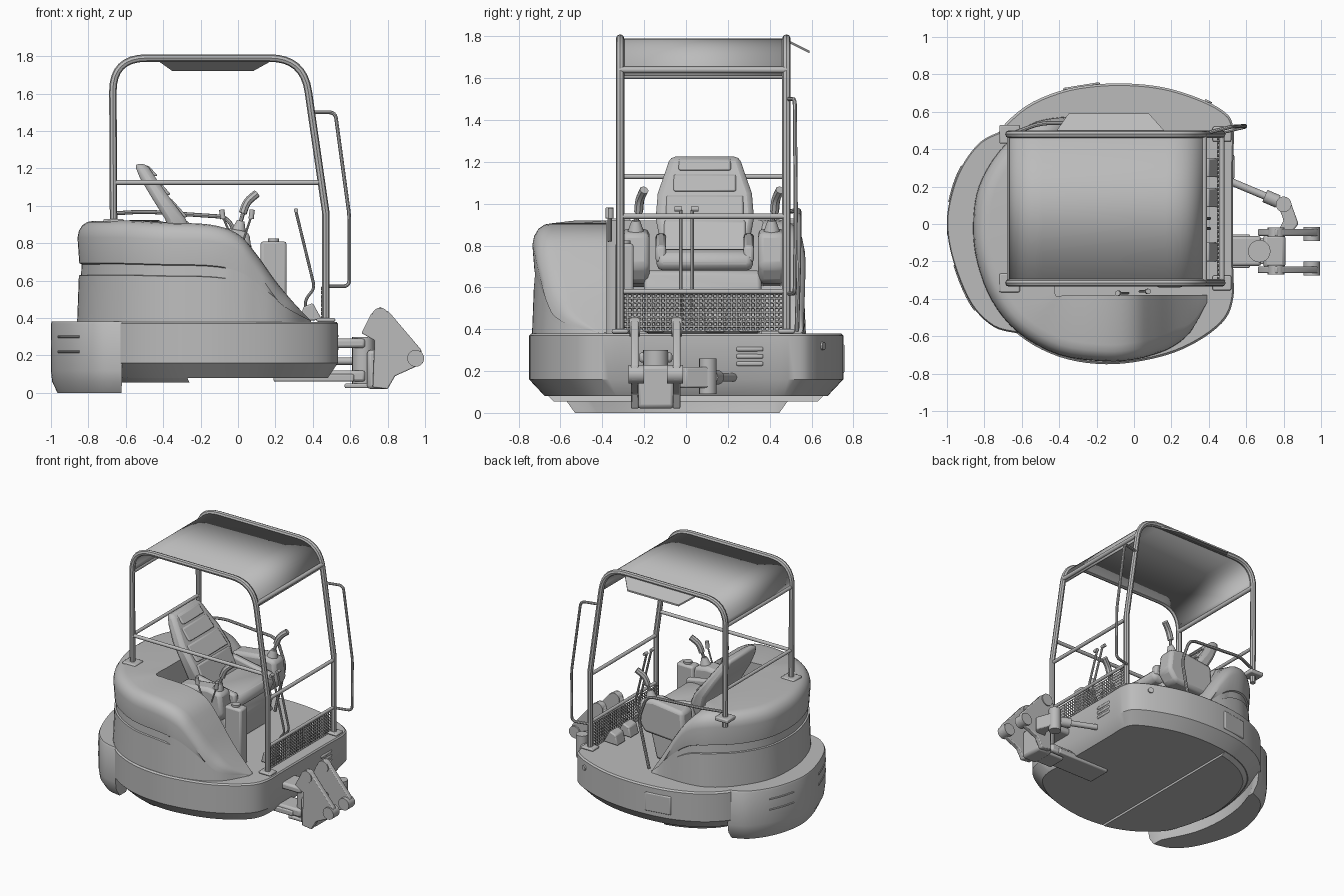
import bpy, bmesh
from math import radians
from mathutils import Vector, Matrix

cube = bpy.data.objects.get("Cube")
if cube:
    bpy.data.objects.remove(cube)

paint = bpy.data.materials.new("plain_grey")
paint.use_nodes = True
GREY = (0.5, 0.5, 0.5, 1)
paint.diffuse_color = GREY
paint.node_tree.nodes["Principled BSDF"].inputs["Base Color"].default_value = GREY
parts = []


def add(name, bm, bevel=0.0, thick=0.0):
    bmesh.ops.recalc_face_normals(bm, faces=bm.faces)
    me = bpy.data.meshes.new(name)
    bm.to_mesh(me)
    bm.free()
    me.materials.append(paint)
    ob = bpy.data.objects.new(name, me)
    bpy.context.collection.objects.link(ob)
    if thick:
        ob.modifiers.new("thickness", "SOLIDIFY").thickness = thick
    if bevel:
        mod = ob.modifiers.new("rounding", "BEVEL")
        mod.width, mod.segments, mod.limit_method = bevel, 2, "ANGLE"
    parts.append(ob)
    return ob


def spline(pts, n=5, closed=False):
    """Smooth curve through points of any dimension."""
    pts = [Vector(p) for p in pts]
    k, out = len(pts), []
    for i in range(k if closed else k - 1):
        a, b, c, d = (pts[j % k] if closed else pts[max(0, min(k - 1, j))] for j in range(i - 1, i + 3))
        for s in range(n):
            t = s / n
            out.append(b + (c - a) * t / 2 + (a * 2 - b * 5 + c * 4 - d) * t * t / 2
                       + (b * 3 - a - c * 3 + d) * t ** 3 / 2)
    return out if closed else out + [pts[-1]]


def loft(name, rings, bevel=0.0):
    bm = bmesh.new()
    rows = [[bm.verts.new(p) for p in ring] for ring in rings]
    n = len(rows[0])
    for a, b in zip(rows, rows[1:]):
        for i in range(n):
            bm.faces.new((a[i], a[(i + 1) % n], b[(i + 1) % n], b[i]))
    bm.faces.new(rows[0])
    bm.faces.new(rows[-1])
    return add(name, bm, bevel)


def prism(name, profile, y0, y1, bevel=0.0):
    return loft(name, [[(x, y, z) for x, z in profile] for y in (y0, y1)], bevel)


def slab(name, outline, levels, pivot=(0, 0)):
    """Plan outline stacked at (height, scale) levels."""
    px, py = pivot
    return loft(name, [[(px + (p[0] - px) * s, py + (p[1] - py) * s, z) for p in outline] for z, s in levels])


def box(name, lo, hi, bevel=0.008):
    return loft(name, [[(lo[0], lo[1], z), (hi[0], lo[1], z), (hi[0], hi[1], z), (lo[0], hi[1], z)]
                       for z in (lo[2], hi[2])], bevel)


def rod(name, a, b, r, r2=None):
    a, b = Vector(a), Vector(b)
    bm = bmesh.new()
    turn = (b - a).to_track_quat("Z", "Y").to_matrix().to_4x4()
    bmesh.ops.create_cone(bm, cap_ends=True, segments=20, radius1=r, radius2=r if r2 is None else r2,
                          depth=(b - a).length, matrix=Matrix.Translation((a + b) / 2) @ turn)
    return add(name, bm)


def fillet(pts, r, n=8):
    pts = [Vector(p) for p in pts]
    out = [pts[0]]
    for a, b, c in zip(pts, pts[1:], pts[2:]):
        p, q = b + (a - b).normalized() * r, b + (c - b).normalized() * r
        out += [p * (1 - t) ** 2 + b * 2 * t * (1 - t) + q * t * t for t in (i / n for i in range(n + 1))]
    return out + [pts[-1]]


def tube(name, pts, r):
    cu = bpy.data.curves.new(name, "CURVE")
    cu.dimensions, cu.bevel_depth, cu.bevel_resolution, cu.use_fill_caps = "3D", r, 2, True
    sp = cu.splines.new("POLY")
    sp.points.add(len(pts) - 1)
    for v, p in zip(sp.points, pts):
        v.co = (*p, 1)
    tmp = bpy.data.objects.new("path", cu)
    bm = bmesh.new()
    bpy.context.collection.objects.link(tmp)
    me = tmp.evaluated_get(bpy.context.evaluated_depsgraph_get()).to_mesh()
    bm.from_mesh(me)
    bpy.data.objects.remove(tmp)
    return add(name, bm)


# Turntable base and counterweight
base = spline([(.53, -.4), (.47, -.53), (.3, -.65), (.1, -.72), (-.15, -.75), (-.4, -.71), (-.62, -.59),
               (-.77, -.4), (-.85, 0), (-.77, .4), (-.62, .6), (-.4, .71), (-.15, .75), (.1, .74),
               (.3, .69), (.47, .61), (.53, .52), (.53, .3), (.53, -.2)], 5, True)
slab("base", base, [(.08, .9), (.16, 1), (.37, 1), (.38, .985)])
slab("rear_underplate", [p for p in base if p.x < -.3], [(.055, .86), (.1, .92)])
outer = spline([(-.62, -.585), (-.75, -.55), (-.87, -.43), (-.96, -.22), (-1, -.02), (-.98, .15),
                (-.92, .31), (-.82, .44), (-.7, .5)])
inner = spline([(-.7, .45), (-.76, .25), (-.78, 0), (-.74, -.25), (-.62, -.5)])
slab("counterweight", outer + inner, [(0, .9), (.06, .98), (.12, 1), (.37, 1), (.382, .985)], (-.65, -.04))
for z in (.22, .3):
    for first, last in ((9, 16), (24, 31)):
        tube("counterweight_slot", [(p.x, p.y, z) for p in outer[first:last]], .006)
rod("counterweight_bolt", (-.99, -.03, .26), (-1, -.03, .26), .025)
for z in (.235, .27, .305):
    box("front_vent", (.52, .24, z - .011), (.537, .37, z + .011))
panel = box("side_panel", (-.1, -.008, -.07), (.1, .008, .07))
panel.location, panel.rotation_euler = (-.28, .735, .26), (0, 0, .16)
rod("side_bolt", (.38, .62, .32), (.4, .66, .32), .02)

# Hood: outer point, inner point and height at each station round the rear
stations = spline([
    (-.1, .56, -.1, .36, .39), (-.25, .57, -.25, .36, .66), (-.4, .57, -.4, .36, .86),
    (-.56, .53, -.42, .36, .92), (-.72, .39, -.42, .25, .92), (-.83, .2, -.42, .12, .92),
    (-.86, 0, -.42, 0, .92), (-.84, -.2, -.42, -.12, .92), (-.76, -.41, -.42, -.25, .92),
    (-.62, -.58, -.42, -.38, .92), (-.4, -.7, -.36, -.38, .91), (-.15, -.735, -.15, -.38, .9),
    (0, -.725, 0, -.38, .85), (.1, -.7, .1, -.38, .74), (.2, -.66, .2, -.38, .6),
    (.3, -.58, .3, -.38, .48), (.39, -.42, .39, -.38, .385)], 4)
rings = []
for ox, oy, ix, iy, h in stations:
    o, i = Vector((ox, oy)), Vector((ix, iy))
    inward = (i - o).normalized()
    rise = max(h - .38, .004)
    r = min(.09, rise / 2, (i - o).length / 2)
    groove = .012 if ox < -.07 and h > .8 else 0
    wall = [(0, 0), (.46, 0), (.465, groove), (.57, groove), (.58, 0)]
    ring = [(o + inward * (d + .02 * f), .38 + rise * f) for f, d in wall]
    for across, drop in ((.02, 1), (.1, .6), (.3, .27), (.6, .07), (1, 0)):
        ring.append((o + inward * r * across, .38 + rise - r * drop))
    ring += [(i, .38 + rise), (i, .37)]
    rings.append([(p.x, p.y, z) for p, z in ring])
loft("hood", rings)

# Canopy frame, roof and rails
SIDES = (-.315, .48)
arch = fillet([(-.665, 0, .85), (-.67, 0, 1.79), (.35, 0, 1.79), (.47, 0, .96)], .18)
for y in SIDES:
    tube("canopy_frame", [(p.x, y, p.z) for p in arch] + [(.47, y, .38)], .02)
    box("rear_post_foot", (-.72, y - .05, .9), (-.61, y + .05, .93))
    box("front_post_foot", (.42, y - .04, .38), (.52, y + .04, .4))
bm = bmesh.new()
edge = [[bm.verts.new((p.x, y, p.z)) for p in arch if p.z > 1.6] for y in SIDES]
for k in range(len(edge[0]) - 1):
    bm.faces.new((edge[0][k], edge[0][k + 1], edge[1][k + 1], edge[1][k]))
add("roof", bm, thick=.012)
for name, x, z, r in (("front_roof_bar", .375, 1.64, .015), ("rear_roof_bar", -.665, 1.61, .015),
                      ("rear_rail", -.665, 1.13, .012), ("front_rail", .47, .94, .013),
                      ("front_low_rail", .47, .58, .012)):
    rod(name, (x, SIDES[0], z), (x, SIDES[1], z), r)
rod("side_rail", (-.665, -.315, 1.125), (.445, -.315, 1.125), .013)
loft("side_visor", [[(-.42, .49, z), (-.35, .59, z - .05), (.08, .59, z - .05), (.17, .49, z)]
                    for z in (1.77, 1.782)])
tube("entry_handle", fillet([(.4, .49, 1.5), (.52, .52, 1.5), (.595, .525, .95), (.595, .52, .57),
                             (.47, .49, .57)], .035), .01)
tube("left_handrail", fillet([(-.66, .48, .96), (-.5, .54, .97), (-.05, .54, .94), (.02, .54, .75),
                              (-.06, .53, .39)], .06), .011)

# Front mesh guard
bm = bmesh.new()
bmesh.ops.create_grid(bm, x_segments=34, y_segments=8, size=.5)
for v in bm.verts:
    v.co = (.45, .0825 + v.co.x * .77, .48 + v.co.y * .18)
guard = add("mesh_guard", bm)
guard.modifiers.new("mesh", "WIREFRAME").thickness = .011

# Seat
MID = .09
rows = [(.75, -.33, -.2, .2), (.93, -.39, -.28, .235), (1.05, -.465, -.37, .225),
        (1.15, -.525, -.44, .19), (1.225, -.555, -.49, .165)]
loft("seat_back", [[(a, MID - w, z), (b, MID - w, z), (b, MID + w, z), (a, MID + w, z)]
                   for z, a, b, w in rows], .025)
for low, high in zip(rows, rows[1:]):
    w = high[3] - .04
    prism("back_pad", [(low[2] - .03, low[0] + .006), (low[2] + .012, low[0] + .01),
                       (high[2] + .012, high[0] - .01), (high[2] - .03, high[0] - .006)],
          MID - w, MID + w, .01)
prism("seat_cushion", [(-.36, .68), (-.36, .77), (-.2, .775), (.03, .785), (.09, .75), (.08, .68)],
      MID - .23, MID + .23, .03)
for s in (-1, 1):
    prism("seat_bolster", [(-.3, .72), (-.26, .86), (-.1, .83), (.07, .8), (.08, .72)],
          MID + s * .21 - .025, MID + s * .21 + .025, .015)
prism("seat_pedestal", [(-.43, .38), (-.43, .68), (.02, .68), (.05, .58), (.0, .38)], -.2, .36, .02)

# Consoles, joysticks and small levers
for side, y, lean in (("left", .41, .04), ("right", -.24, .04)):
    prism(side + "_console", [(-.32, .6), (-.3, .85), (-.05, .88), (.06, .86), (.08, .7), (.02, .62)],
          y - .065, y + .065, .025)
    rod(side + "_boot", (0, y, .85), (.015, y, .92), .045, .02)
    tube(side + "_stick", [(.01, y, .9), (.03, y + lean / 3, .97)], .011)
    tube(side + "_grip", spline([(.025, y + lean / 3, .96), (.05, y + lean / 2, 1.02),
                                 (.1, y + lean, 1.065)]), .022)
for x, y, dx in ((-.03, -.37, -.05), (.03, -.36, .04)):
    tube("small_lever", [(x, y, .82), (x + dx, y, .94)], .006)
    rod("small_knob", (x + dx, y, .93), (x + dx * 1.15, y, .98), .014)
box("control_box", (.12, -.34, .38), (.26, -.25, .81), .015)
rod("control_cap", (.19, -.295, .8), (.19, -.295, .825), .03)
for y, s in ((-.025, -1), (.03, 1)):
    tube("travel_lever", fillet([(.36, y, .42), (.36, y, .5), (.41, y, .56), (.31, y, .97)], .03), .008)
    rod("travel_handle", (.31, y - .005 * s, .975), (.31, y + .03 * s, .975), .012)
for y in (-.15, .14, .3):
    prism("pedal", [(.33, .385), (.35, .46), (.4, .48), (.45, .39)], y - .05, y + .05, .008)

# Swing bracket for the boom
BOOM = -.145
box("swing_channel", (.19, BOOM - .09, .06), (.62, BOOM + .09, .1))
for z0, z1 in ((.06, .12), (.24, .29)):
    box("swing_lug", (.45, BOOM - .08, z0), (.68, BOOM + .08, z1), .015)
rod("swing_pin", (.67, BOOM, .05), (.67, BOOM, .3), .06)
box("swing_body", (.69, BOOM - .09, .02), (.81, BOOM + .09, .23), .02)
box("swing_foot", (.57, BOOM - .07, .025), (.8, BOOM + .07, .05))
cheek = [(.66, .32), (.71, .42), (.76, .46), (.81, .43), (.98, .23), (.99, .16), (.94, .135),
         (.84, .09), (.8, .02), (.72, .03), (.73, .28)]
for s in (-1, 1):
    y = BOOM + s * .1
    prism("bracket_cheek", cheek, y - .018, y + .018, .006)
    rod("upper_boss", (.76, y - .025, .41), (.76, y + .025, .41), .045)
    rod("lower_boss", (.95, y - s * .045, .185), (.95, y + s * .03, .185), .045)

# Swing ram
rod("ram_rod", (.45, .255, .17), (.76, .125, .17), .02)
rod("ram_end", (.7, .15, .17), (.77, .12, .17), .035)
rod("ram_pin", (.8, .105, .09), (.8, .105, .26), .042)
loft("ram_arm", [[(.77, .1, z), (.84, .11, z), (.88, .0, z), (.83, -.06, z), (.76, -.06, z), (.8, .02, z)]
                 for z in (.12, .22)], .008)

bpy.ops.object.select_all(action="DESELECT")
for ob in parts:
    ob.select_set(True)
bpy.context.view_layer.objects.active = parts[0]
bpy.ops.object.shade_smooth_by_angle(angle=radians(35))
